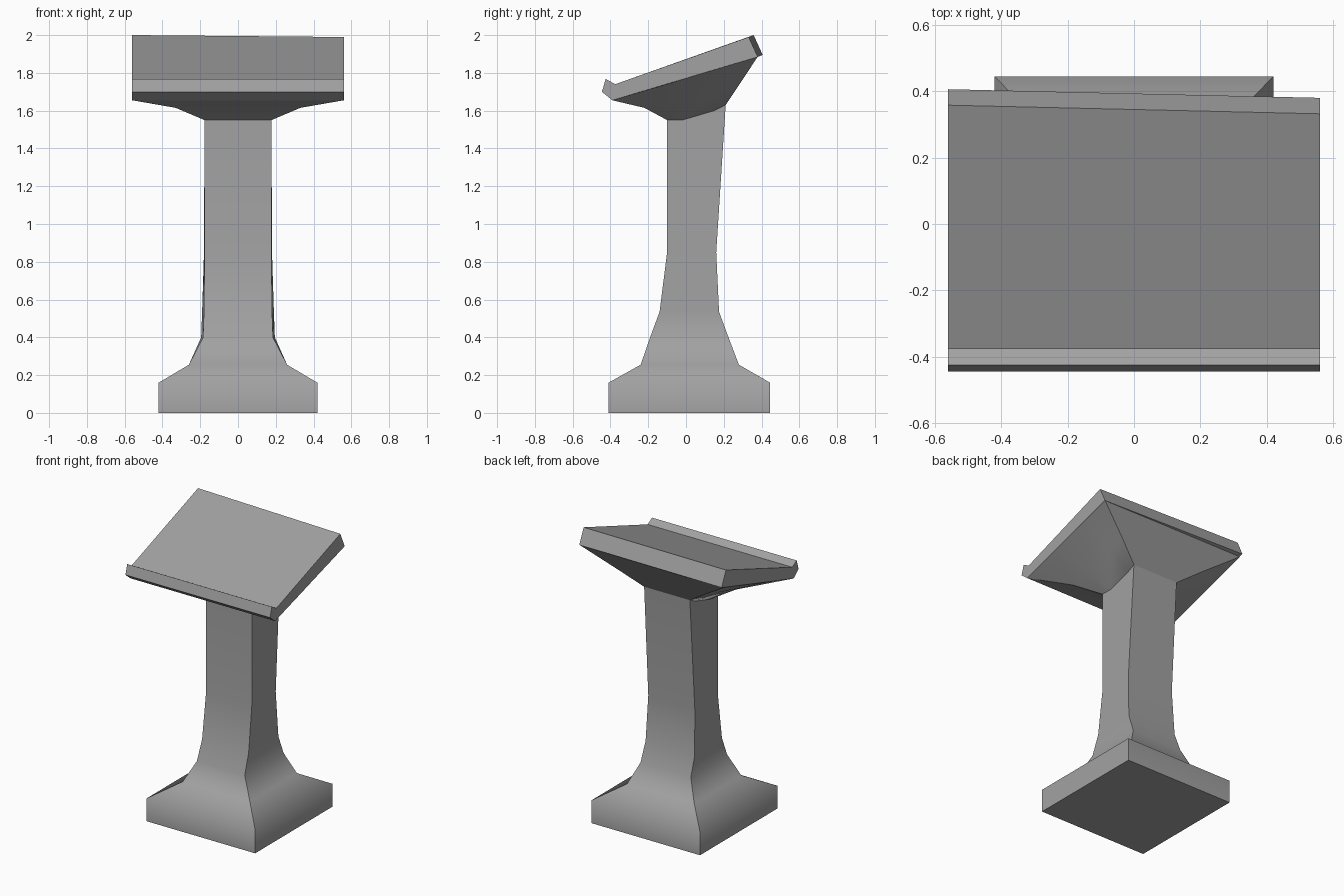
import bpy
import math

if "Cube" in bpy.data.objects:
    bpy.data.objects.remove(bpy.data.objects["Cube"], do_unlink=True)

stone = bpy.data.materials.new("grey stone")
stone.use_nodes = True
GREY = (0.36, 0.36, 0.36, 1)
stone.diffuse_color = GREY
stone.node_tree.nodes["Principled BSDF"].inputs["Base Color"].default_value = GREY


def loft(name, rings, angle):
    """Skin a stack of equal-sized rings, cap both ends and smooth by angle."""
    n = len(rings[0])
    faces = [tuple(reversed(range(n))),
             tuple(range(n * (len(rings) - 1), n * len(rings)))]
    for r in range(len(rings) - 1):
        for i in range(n):
            j = (i + 1) % n
            faces.append((r * n + i, r * n + j, (r + 1) * n + j, (r + 1) * n + i))
    mesh = bpy.data.meshes.new(name)
    mesh.from_pydata([p for ring in rings for p in ring], [], faces)
    mesh.materials.append(stone)
    obj = bpy.data.objects.new(name, mesh)
    bpy.context.collection.objects.link(obj)
    bpy.ops.object.select_all(action='DESELECT')
    obj.select_set(True)
    bpy.context.view_layer.objects.active = obj
    bpy.ops.object.shade_smooth_by_angle(angle=math.radians(angle))
    return obj


def mirrored(half):
    """Close a front-to-back half outline on +x with its mirror on -x."""
    return half + [(-x, y, z) for x, y, z in reversed(half)]


# Pedestal: flared square foot blending into a slightly leaning column
# (front half width, front y, front z, back half width, back y, back z)
levels = [
    (0.42, -0.41, 0.0, 0.42, 0.445, 0.0),
    (0.42, -0.41, 0.16, 0.42, 0.445, 0.16),
    (0.26, -0.24, 0.255, 0.26, 0.28, 0.255),
    (0.185, -0.19, 0.40, 0.195, 0.225, 0.40),
    (0.18, -0.14, 0.535, 0.19, 0.175, 0.535),
    (0.177, -0.10, 0.85, 0.18, 0.16, 0.85),
    (0.177, -0.10, 1.55, 0.177, 0.21, 1.63),
]
pedestal = loft("pedestal", [mirrored([(fw, fy, fz), (bw, by, bz)])
                             for fw, fy, fz, bw, by, bz in levels], 62)
# Keep the four upright corners crisp
mesh = pedestal.data
sharp = mesh.attributes.get("sharp_edge") or mesh.attributes.new("sharp_edge", 'BOOLEAN', 'EDGE')
for edge in mesh.edges:
    a, b = edge.vertices
    if abs(a - b) == 4:
        sharp.data[edge.index].value = True

# Flared support under the desk
loft("desk_support", [
    mirrored([(0.177, -0.10, 1.55), (0.177, -0.02, 1.55),
              (0.177, 0.15, 1.60), (0.177, 0.21, 1.63)]),
    mirrored([(0.33, -0.22, 1.615), (0.33, -0.06, 1.64),
              (0.33, 0.16, 1.70), (0.33, 0.28, 1.735)]),
    mirrored([(0.56, -0.39, 1.655), (0.56, -0.11, 1.738),
              (0.56, 0.18, 1.826), (0.56, 0.38, 1.886)]),
], 30)

# Slanted desk top with a book ledge; the rear edge is slightly skewed
profile = [(-0.39, 1.655), (-0.445, 1.70), (-0.425, 1.768),
           (-0.375, 1.74), (0.345, 1.995), (0.393, 1.89)]


def desk_end(x, skew):
    return [(x, y + (skew if y > 0 else 0), z + (skew * 0.4 if y > 0 else 0))
            for y, z in profile]


loft("desk_top", [desk_end(-0.56, 0.013), desk_end(0.56, -0.013)], 20)

# Point every surface outwards
for obj in bpy.context.collection.objects:
    if obj.type == 'MESH' and obj.name in ("pedestal", "desk_support", "desk_top"):
        bpy.ops.object.select_all(action='DESELECT')
        obj.select_set(True)
        bpy.context.view_layer.objects.active = obj
        bpy.ops.object.mode_set(mode='EDIT')
        bpy.ops.mesh.select_all(action='SELECT')
        bpy.ops.mesh.normals_make_consistent(inside=False)
        bpy.ops.object.mode_set(mode='OBJECT')
